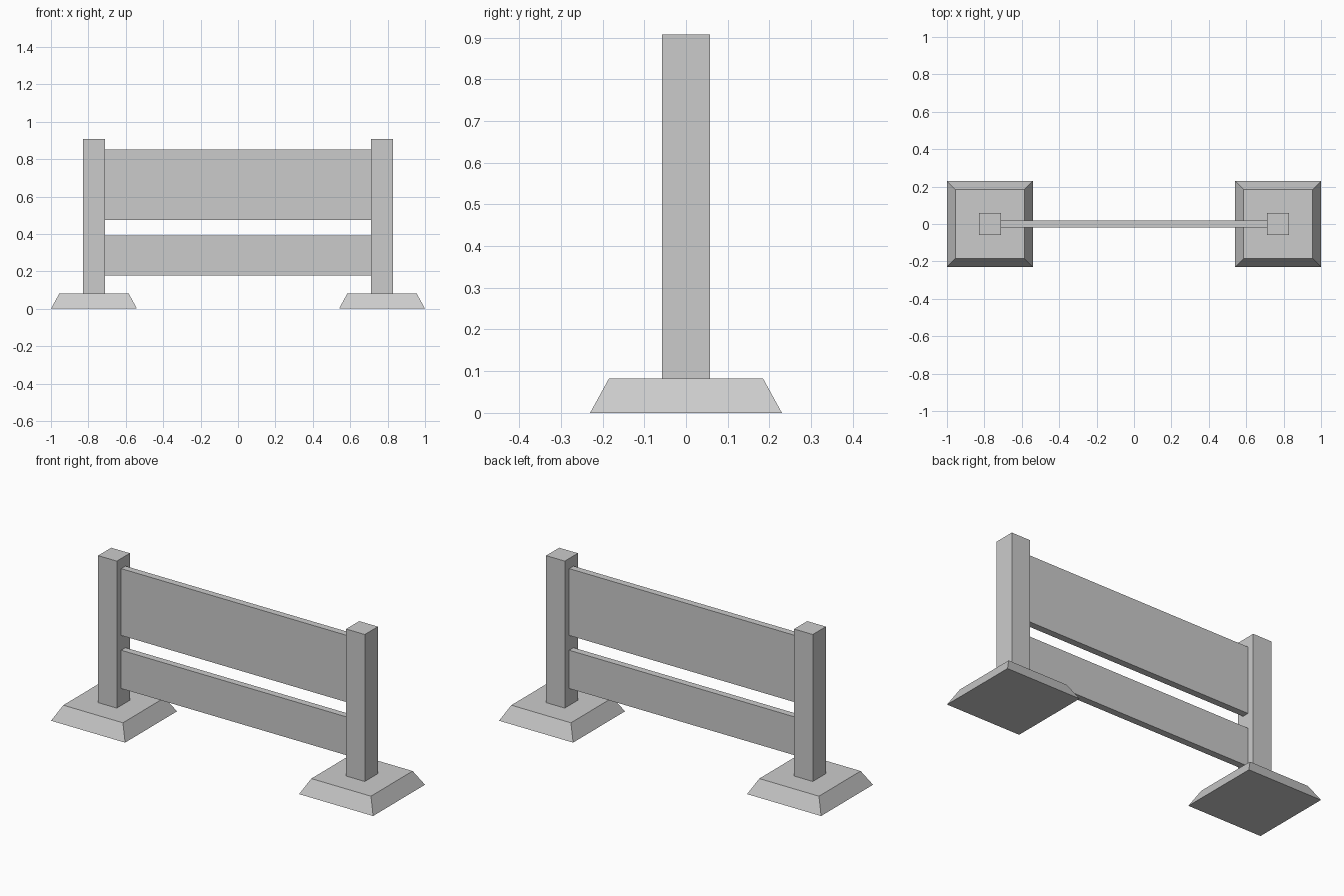
import bpy

cube = bpy.data.objects.get("Cube")
if cube:
    bpy.data.objects.remove(cube, do_unlink=True)

grey = bpy.data.materials.new("plain_grey")
grey.use_nodes = True
colour = (0.6, 0.6, 0.6, 1.0)
grey.diffuse_color = colour
grey.node_tree.nodes["Principled BSDF"].inputs["Base Color"].default_value = colour


def block(name, x, half_x, half_y, bottom, top, inset=0.0):
    """Upright block whose top can be inset to give sloping sides."""
    bpy.ops.mesh.primitive_cube_add(size=2, location=(x, 0, 0))
    obj = bpy.context.object
    obj.name = name
    for v in obj.data.vertices:
        upper = v.co.z > 0
        shrink = inset if upper else 0.0
        v.co.x *= half_x - shrink
        v.co.y *= half_y - shrink
        v.co.z = top if upper else bottom
    obj.data.materials.append(grey)
    return obj


# Sloped feet and square posts on both sides
for side, sign in (("left", 1), ("right", -1)):
    block(side + "_foot", sign * 0.77, 0.23, 0.23, 0.0, 0.082, inset=0.045)
    block(side + "_post", sign * 0.77, 0.058, 0.058, 0.082, 0.907)

# Horizontal boards between the posts
block("upper_board", 0, 0.712, 0.019, 0.475, 0.85)
block("lower_board", 0, 0.712, 0.019, 0.177, 0.392)
